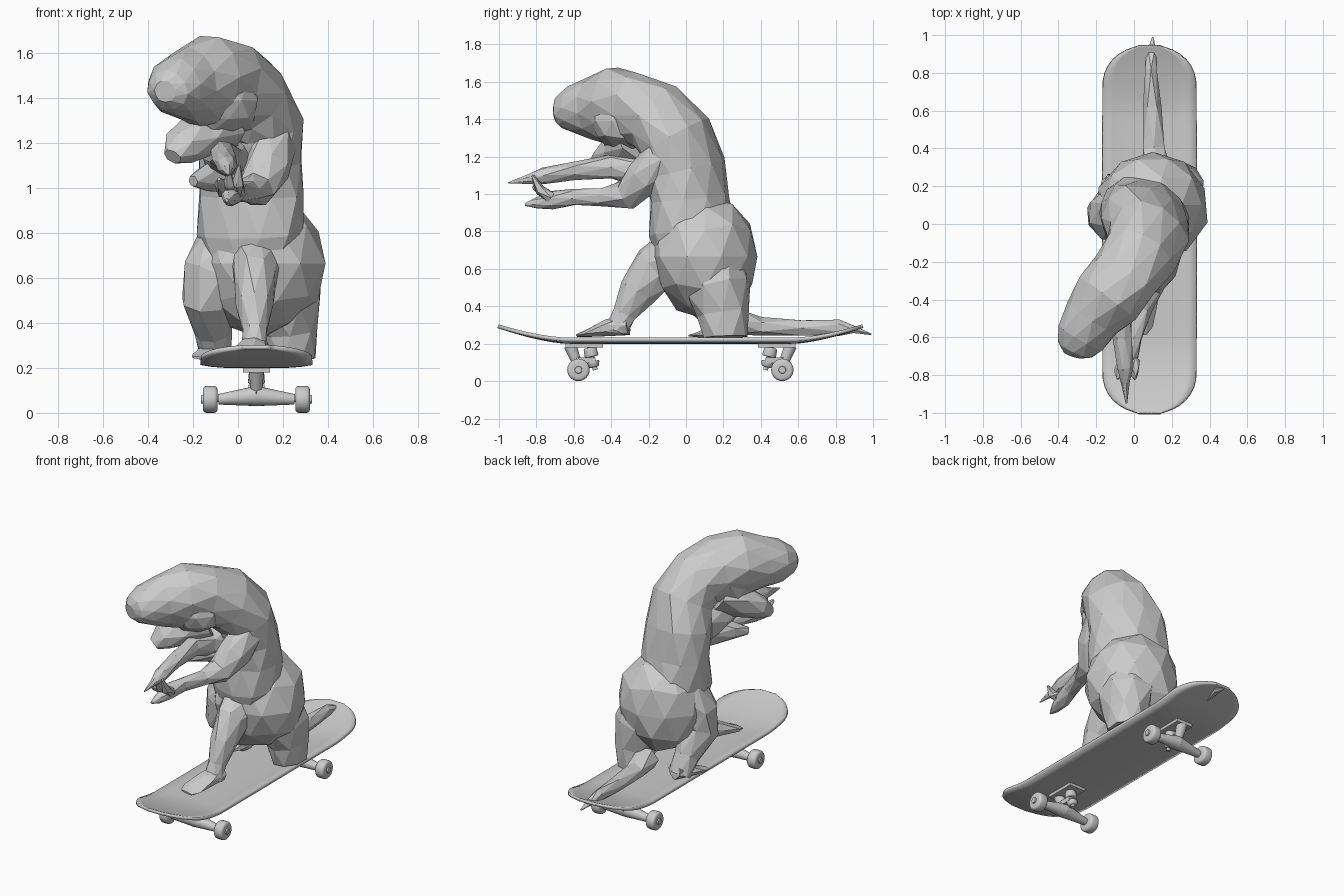
import bpy
import bmesh
import math
import random
from mathutils import Vector, Matrix

random.seed(4)
default_cube = bpy.data.objects.get("Cube")
if default_cube:
    bpy.data.objects.remove(default_cube, do_unlink=True)

GREY = (0.6, 0.6, 0.6, 1)
grey = bpy.data.materials.new("plain grey")
grey.use_nodes = True
grey.diffuse_color = GREY
grey.node_tree.nodes["Principled BSDF"].inputs["Base Color"].default_value = GREY

BOARD_X, BOARD_Y = 0.082, -0.03


def finish(name, bm, smooth=False):
    """Turn a bmesh into a named object with the grey material."""
    bmesh.ops.recalc_face_normals(bm, faces=bm.faces)
    mesh = bpy.data.meshes.new(name)
    bm.to_mesh(mesh)
    bm.free()
    mesh.materials.append(grey)
    obj = bpy.data.objects.new(name, mesh)
    bpy.context.collection.objects.link(obj)
    if smooth:
        bpy.ops.object.select_all(action="DESELECT")
        obj.select_set(True)
        bpy.context.view_layer.objects.active = obj
        bpy.ops.object.shade_smooth_by_angle(angle=math.radians(40))
    return obj


def loft(name, stations, sides=8, rough=0.07, side=(1, 0, 0)):
    """Faceted limb: stations are (x, y, z, side radius, optional other radius)."""
    bm = bmesh.new()
    centres = [Vector(s[:3]) for s in stations]
    side = Vector(side)
    rings = []
    for i, (centre, station) in enumerate(zip(centres, stations)):
        ahead = centres[min(i + 1, len(centres) - 1)]
        behind = centres[max(i - 1, 0)]
        along = (ahead - behind).normalized()
        side = (side - along * side.dot(along)).normalized()
        other = along.cross(side)
        ring = []
        for k in range(sides):
            angle = math.tau * (k + i / 2) / sides
            wobble = 1 + random.uniform(-rough, rough)
            offset = side * math.cos(angle) * station[3] + other * math.sin(angle) * station[-1]
            ring.append(bm.verts.new(centre + offset * wobble))
        rings.append(ring)
    for low, high in zip(rings, rings[1:]):
        for k in range(sides):
            n = (k + 1) % sides
            bm.faces.new((low[k], low[n], high[k]))
            bm.faces.new((low[n], high[n], high[k]))
    for ring in (rings[0], rings[-1]):
        cap = bm.faces.new(ring)
        bmesh.ops.poke(bm, faces=[cap])
    return finish(name, bm)


def blob(name, centre, size, rough=0.04):
    """Faceted, slightly uneven ellipsoid."""
    bm = bmesh.new()
    bmesh.ops.create_icosphere(bm, subdivisions=2, radius=1)
    for v in bm.verts:
        v.co *= 1 + random.uniform(-rough, rough)
        v.co = Vector(centre) + v.co * Vector(size)
    return finish(name, bm)


def rod(name, start, end, r1, r2, bevel=0, segments=20):
    """Smooth cylinder or cone between two points."""
    start, end = Vector(start), Vector(end)
    axis = end - start
    place = Matrix.Translation((start + end) / 2) @ axis.to_track_quat("Z", "Y").to_matrix().to_4x4()
    bm = bmesh.new()
    bmesh.ops.create_cone(bm, cap_ends=True, segments=segments, radius1=r1, radius2=r2,
                          depth=axis.length, matrix=place)
    if bevel:
        rims = [e for e in bm.edges if any(len(f.verts) > 4 for f in e.link_faces)]
        bmesh.ops.bevel(bm, geom=rims, offset=bevel, segments=3, profile=0.5, affect="EDGES")
    return finish(name, bm, smooth=True)


def box(name, centre, size):
    bm = bmesh.new()
    bmesh.ops.create_cube(bm, size=1)
    for v in bm.verts:
        v.co = Vector(centre) + v.co * Vector(size)
    return finish(name, bm)


# Deck: flat middle, kicked-up ends, rounded outline, shallow dish
def make_deck():
    bm = bmesh.new()
    rows, cols, half = 40, 10, 0.972
    grid = []
    for i in range(rows + 1):
        d = -math.cos(math.pi * i / rows) * half
        kick = max(0, abs(d) - 0.6) / (half - 0.6)
        corner = max(0, abs(d) - 0.76) / (half - 0.76)
        width = 0.247 * max(0.24, math.sqrt(max(0, 1 - corner ** 2.2)))
        row = []
        for j in range(cols + 1):
            u = 2 * j / cols - 1
            z = 0.219 + 0.084 * kick ** 1.5 + 0.014 * u ** 4 * (1 - kick)
            row.append(bm.verts.new((BOARD_X + u * width, BOARD_Y + d, z)))
        grid.append(row)
    for a, b in zip(grid, grid[1:]):
        for j in range(cols):
            bm.faces.new((a[j], a[j + 1], b[j + 1], b[j]))
    deck = finish("deck", bm, smooth=True)
    solid = deck.modifiers.new("thickness", "SOLIDIFY")
    solid.thickness = 0.02
    solid.offset = -1


make_deck()

# Trucks and wheels, mirrored front to back
for end, s in (("front", -1), ("rear", 1)):
    def at(x, d, z):
        return (BOARD_X + x, BOARD_Y + s * d, z)

    box(end + "_baseplate", at(0, 0.515, 0.192), (0.12, 0.2, 0.024))
    rod(end + "_pivot", at(0, 0.59, 0.19), at(0, 0.545, 0.08), 0.034, 0.024)
    rod(end + "_kingpin", at(0, 0.49, 0.2), at(0, 0.455, 0.06), 0.013, 0.013)
    rod(end + "_upper_bushing", at(0, 0.485, 0.18), at(0, 0.473, 0.13), 0.034, 0.038, 0.008)
    rod(end + "_lower_bushing", at(0, 0.468, 0.105), at(0, 0.46, 0.075), 0.036, 0.026, 0.008)
    box(end + "_yoke", at(0, 0.505, 0.112), (0.07, 0.1, 0.03))
    rod(end + "_axle", at(-0.245, 0.545, 0.06), at(0.245, 0.545, 0.06), 0.012, 0.012)
    for label, m in (("right", -1), ("left", 1)):
        rod(f"{end}_{label}_hanger", at(0, 0.545, 0.075), at(m * 0.17, 0.545, 0.06), 0.045, 0.023)
        rod(f"{end}_{label}_wheel", at(m * 0.173, 0.545, 0.06), at(m * 0.238, 0.545, 0.06), 0.06, 0.06, 0.016, 24)
        rod(f"{end}_{label}_nut", at(m * 0.23, 0.545, 0.06), at(m * 0.246, 0.545, 0.06), 0.022, 0.018)

# Torso, neck and head in one bending sweep, turned toward the right
loft("torso_and_head", [
    (0.07, 0.06, 0.62, 0.2), (0.065, 0.03, 0.8, 0.25, 0.225), (0.055, 0.02, 0.97, 0.245, 0.205),
    (0.06, 0, 1.14, 0.24, 0.195), (0.07, -0.06, 1.3, 0.22, 0.195), (0.03, -0.16, 1.41, 0.195, 0.2),
    (-0.05, -0.28, 1.455, 0.185, 0.205), (-0.14, -0.39, 1.47, 0.18, 0.205), (-0.22, -0.5, 1.46, 0.16, 0.165),
    (-0.28, -0.6, 1.45, 0.14, 0.13), (-0.315, -0.665, 1.435, 0.1, 0.09), (-0.325, -0.695, 1.43, 0.05)],
    sides=11, rough=0.05, side=(0.8, -0.6, 0))
blob("cheeks", (-0.09, -0.34, 1.39), (0.18, 0.17, 0.165), 0.06)
loft("lower_jaw", [(-0.07, -0.27, 1.3, 0.13), (-0.17, -0.36, 1.23, 0.12, 0.1),
                   (-0.25, -0.44, 1.18, 0.09, 0.075), (-0.29, -0.49, 1.14, 0.045, 0.035)], sides=7)

# Haunches and legs
blob("haunches", (0.1, 0.1, 0.665), (0.295, 0.29, 0.325))
loft("left_rear_haunch", [(0.17, 0.12, 0.68, 0.15, 0.16), (0.21, 0.17, 0.5, 0.165, 0.18),
                          (0.235, 0.2, 0.36, 0.125, 0.14), (0.245, 0.205, 0.235, 0.105, 0.125)])
loft("left_leg", [(0.09, -0.02, 0.68, 0.14, 0.16), (0.08, -0.17, 0.6, 0.1, 0.13), (0.075, -0.26, 0.48, 0.08, 0.1),
                  (0.075, -0.33, 0.36, 0.055, 0.065), (0.07, -0.37, 0.27, 0.06)])
loft("left_foot", [(0.08, -0.31, 0.3, 0.06), (0.06, -0.42, 0.285, 0.07, 0.045),
                   (0.03, -0.53, 0.255, 0.075, 0.02), (0.02, -0.58, 0.245, 0.05, 0.008)], sides=7)
loft("right_leg", [(-0.02, 0.08, 0.74, 0.165), (-0.11, 0.04, 0.61, 0.155, 0.15), (-0.13, 0.05, 0.5, 0.12, 0.125),
                   (-0.11, 0.15, 0.36, 0.08, 0.085), (-0.1, 0.21, 0.25, 0.07)])
loft("right_foot", [(-0.08, 0.24, 0.28, 0.07, 0.05), (-0.12, 0.15, 0.265, 0.07, 0.035),
                    (-0.15, 0.07, 0.25, 0.06, 0.015), (-0.18, 0.03, 0.245, 0.03, 0.006)], sides=7)

# Arms reaching forward, with chunky pointed hands
loft("left_arm", [(0.15, -0.12, 1.2, 0.11), (0.13, -0.23, 1.09, 0.1), (0.08, -0.32, 0.99, 0.08),
                  (0.05, -0.45, 0.985, 0.05), (0, -0.6, 0.985, 0.045), (-0.03, -0.72, 0.97, 0.05),
                  (-0.04, -0.8, 0.95, 0.03), (-0.05, -0.86, 0.945, 0.008)], sides=7)
loft("right_arm", [(-0.03, -0.1, 1.13, 0.12), (-0.06, -0.26, 1.13, 0.09), (-0.07, -0.4, 1.145, 0.06, 0.065),
                   (-0.06, -0.6, 1.125, 0.05), (-0.05, -0.76, 1.1, 0.045), (-0.045, -0.84, 1.08, 0.025),
                   (-0.04, -0.95, 1.06, 0.004)], sides=7)
loft("right_elbow", [(-0.04, -0.18, 1.06, 0.09), (-0.14, -0.3, 1.05, 0.06), (-0.2, -0.38, 1.03, 0.025)], sides=6)
for k in (-1, 0, 1):
    loft("left_finger", [(-0.03 + k * 0.03, -0.72, 0.98, 0.03), (-0.04 + k * 0.04, -0.78, 1.02, 0.028),
                         (-0.04 + k * 0.045, -0.82, 1.07 + k * 0.03, 0.008)], sides=5)

# Flat tail trailing along the deck
loft("tail", [(0.12, 0.25, 0.32, 0.09, 0.08), (0.105, 0.4, 0.29, 0.065, 0.05), (0.095, 0.62, 0.285, 0.05, 0.045),
              (0.09, 0.82, 0.285, 0.036, 0.042), (0.092, 0.9, 0.275, 0.028, 0.022), (0.1, 0.99, 0.25, 0.004)], sides=6)
